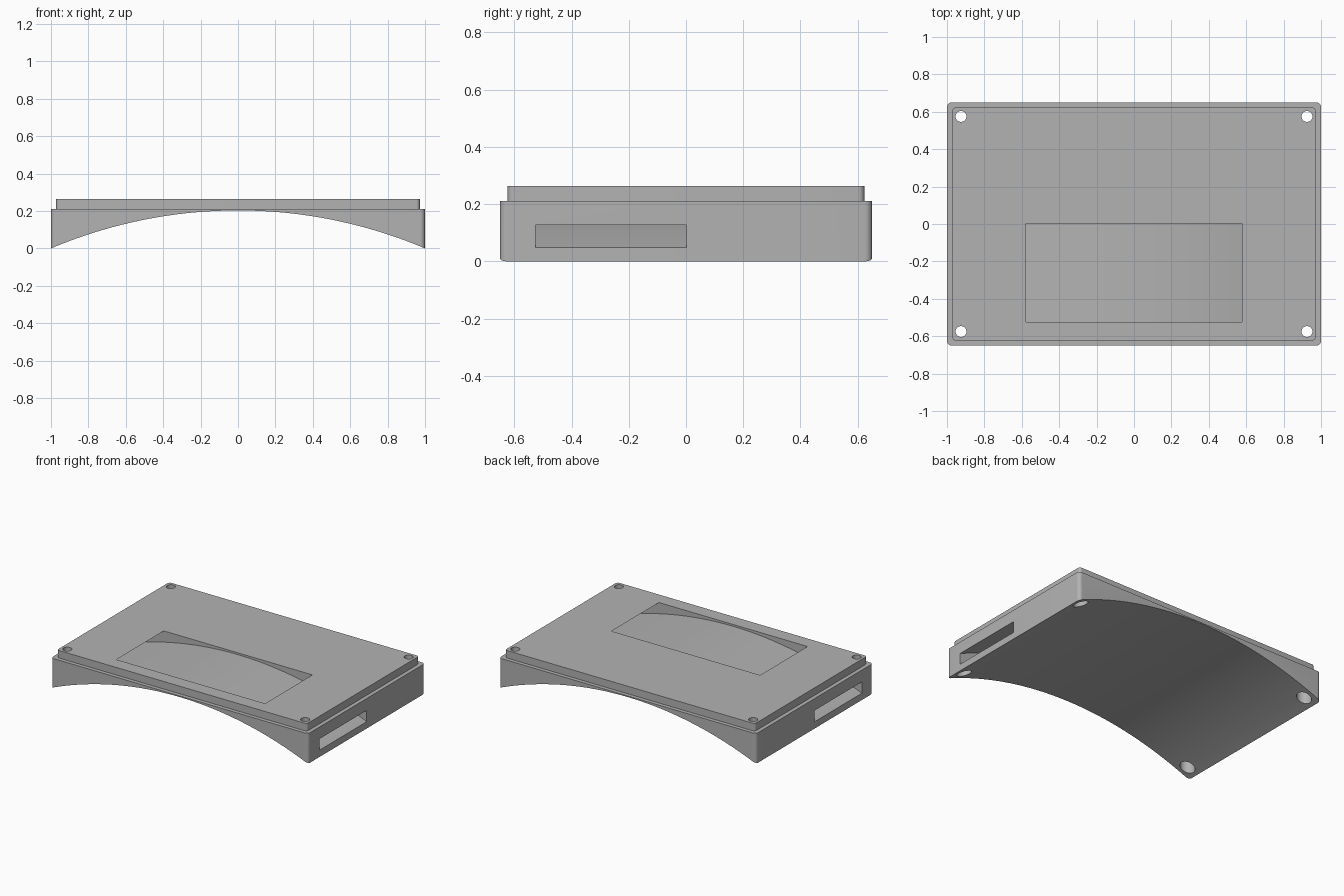
import bpy, bmesh, math

cube = bpy.data.objects.get("Cube")
if cube:
    bpy.data.objects.remove(cube, do_unlink=True)

TOP, STEP = 0.264, 0.211        # lip top and shoulder heights
APEX = 0.203                    # rise of the arched underside
RADIUS = (1 + APEX ** 2) / (2 * APEX)

grey = bpy.data.materials.new("light grey")
grey.use_nodes = True
COLOUR = (0.45, 0.45, 0.45, 1)
grey.diffuse_color = COLOUR
grey.node_tree.nodes["Principled BSDF"].inputs["Base Color"].default_value = COLOUR


def prism(name, points, offset):
    """Extrude a closed outline of 3D points along an offset."""
    bm = bmesh.new()
    face = bm.faces.new([bm.verts.new(p) for p in points])
    out = bmesh.ops.extrude_face_region(bm, geom=[face])
    verts = [v for v in out["geom"] if isinstance(v, bmesh.types.BMVert)]
    bmesh.ops.translate(bm, verts=verts, vec=offset)
    bmesh.ops.recalc_face_normals(bm, faces=bm.faces)
    mesh = bpy.data.meshes.new(name)
    bm.to_mesh(mesh)
    bm.free()
    mesh.materials.append(grey)
    obj = bpy.data.objects.new(name, mesh)
    bpy.context.collection.objects.link(obj)
    return obj


def rounded_slab(name, half_x, half_y, corner, z0, z1):
    points = []
    for i, (sx, sy) in enumerate([(1, 1), (-1, 1), (-1, -1), (1, -1)]):
        for k in range(9):
            a = math.radians(90 * i + 90 * k / 8)
            points.append((sx * (half_x - corner) + corner * math.cos(a),
                           sy * (half_y - corner) + corner * math.sin(a), z0))
    return prism(name, points, (0, 0, z1 - z0))


def arc(lift, y, reach=1.1, steps=64):
    """Points along the underside arch, raised by lift."""
    xs = [reach * (2 * i / steps - 1) for i in range(steps + 1)]
    return [(x, y, APEX - RADIUS + lift + math.sqrt(RADIUS ** 2 - x * x)) for x in xs]


def cylinder(name, x, y, radius, z0, z1):
    ring = [(x + radius * math.cos(math.tau * i / 32),
             y + radius * math.sin(math.tau * i / 32), z0) for i in range(32)]
    return prism(name, ring, (0, 0, z1 - z0))


def combine(target, tool, operation):
    tool.hide_render = True
    mod = target.modifiers.new(tool.name, "BOOLEAN")
    mod.operation = operation
    mod.solver = "EXACT"
    mod.object = tool
    bpy.context.view_layer.objects.active = target
    bpy.ops.object.modifier_apply(modifier=mod.name)
    bpy.data.objects.remove(tool, do_unlink=True)


# Case body with a stepped lip on top
case = rounded_slab("arched_case", 1, 0.65, 0.025, -0.1, STEP)
combine(case, rounded_slab("lip", 0.972, 0.623, 0.02, 0.1, TOP), "UNION")

# Screw holes, with wider recesses from below
for x in (-0.925, 0.925):
    for y in (-0.575, 0.575):
        combine(case, cylinder("screw_hole", x, y, 0.029, -0.3, 0.4), "DIFFERENCE")
        combine(case, cylinder("screw_recess", x, y, 0.048, -0.3, 0.16), "DIFFERENCE")

# Arched underside
under = arc(0, -1) + [(1.1, -1, -0.5), (-1.1, -1, -0.5)]
combine(case, prism("underside_cutter", under, (0, 2, 0)), "DIFFERENCE")

# Curved strap channel from side to side, breaking through the top
channel = arc(0.048, -0.525) + arc(0.127, -0.525)[::-1]
combine(case, prism("channel_cutter", channel, (0, 0.527, 0)), "DIFFERENCE")

# Smooth the curves, keep the edges sharp
bpy.ops.object.select_all(action="DESELECT")
case.select_set(True)
bpy.context.view_layer.objects.active = case
bpy.ops.object.shade_smooth_by_angle(angle=math.radians(25))
